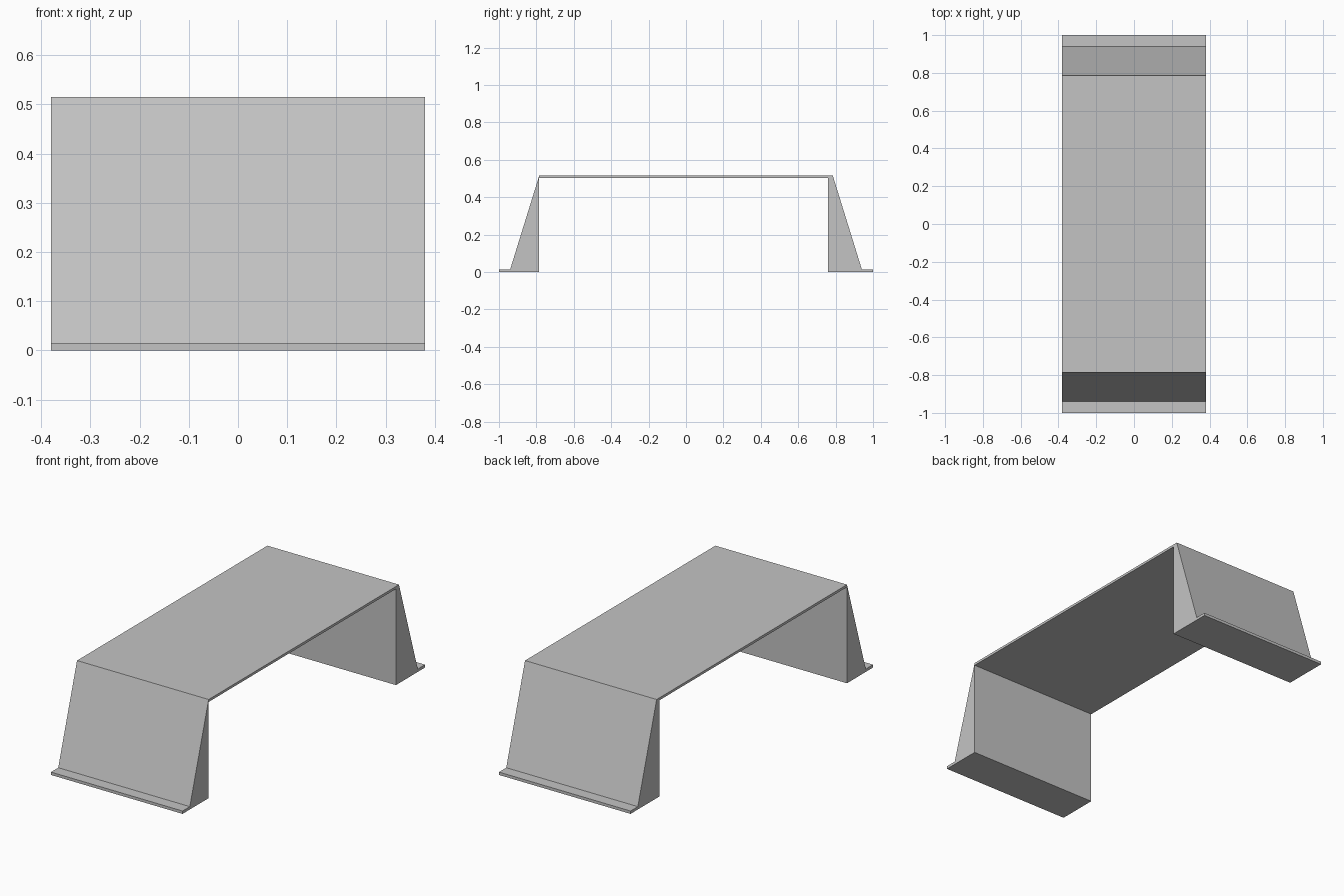
import bpy
import bmesh

cube = bpy.data.objects.get("Cube")
if cube:
    bpy.data.objects.remove(cube, do_unlink=True)

HALF_WIDTH = 0.38
HEIGHT, DECK_BOTTOM, FOOT = 0.515, 0.502, 0.015
EDGE = 0.785        # where the deck meets the sloped legs
SLOPE_END = 0.94    # where the slopes meet the feet

grey = bpy.data.materials.new("light_grey")
grey.use_nodes = True
colour = (0.55, 0.55, 0.55, 1)
grey.diffuse_color = colour
grey.node_tree.nodes["Principled BSDF"].inputs["Base Color"].default_value = colour


def extrude_profile(name, profile):
    """Extrude a (y, z) outline across the full width."""
    bm = bmesh.new()
    face = bm.faces.new([bm.verts.new((-HALF_WIDTH, y, z)) for y, z in profile])
    result = bmesh.ops.extrude_face_region(bm, geom=[face])
    moved = [g for g in result["geom"] if isinstance(g, bmesh.types.BMVert)]
    bmesh.ops.translate(bm, verts=moved, vec=(2 * HALF_WIDTH, 0, 0))
    bmesh.ops.recalc_face_normals(bm, faces=bm.faces)
    mesh = bpy.data.meshes.new(name)
    bm.to_mesh(mesh)
    bm.free()
    mesh.materials.append(grey)
    obj = bpy.data.objects.new(name, mesh)
    bpy.context.collection.objects.link(obj)


# Thin flat deck
extrude_profile("deck", [(-EDGE, DECK_BOTTOM), (EDGE, DECK_BOTTOM),
                         (EDGE, HEIGHT), (-EDGE, HEIGHT)])

# Foot lip and outer slope, shared by both legs
outer = [(1, 0), (1, FOOT), (SLOPE_END, FOOT), (EDGE, HEIGHT)]

# Wedge legs: the back one is slightly thicker and tucks under the deck
extrude_profile("front_leg", [(-y, z) for y, z in outer] + [(-EDGE, 0)])
extrude_profile("back_leg", outer + [(EDGE, DECK_BOTTOM),
                                     (0.76, DECK_BOTTOM), (0.76, 0)])
